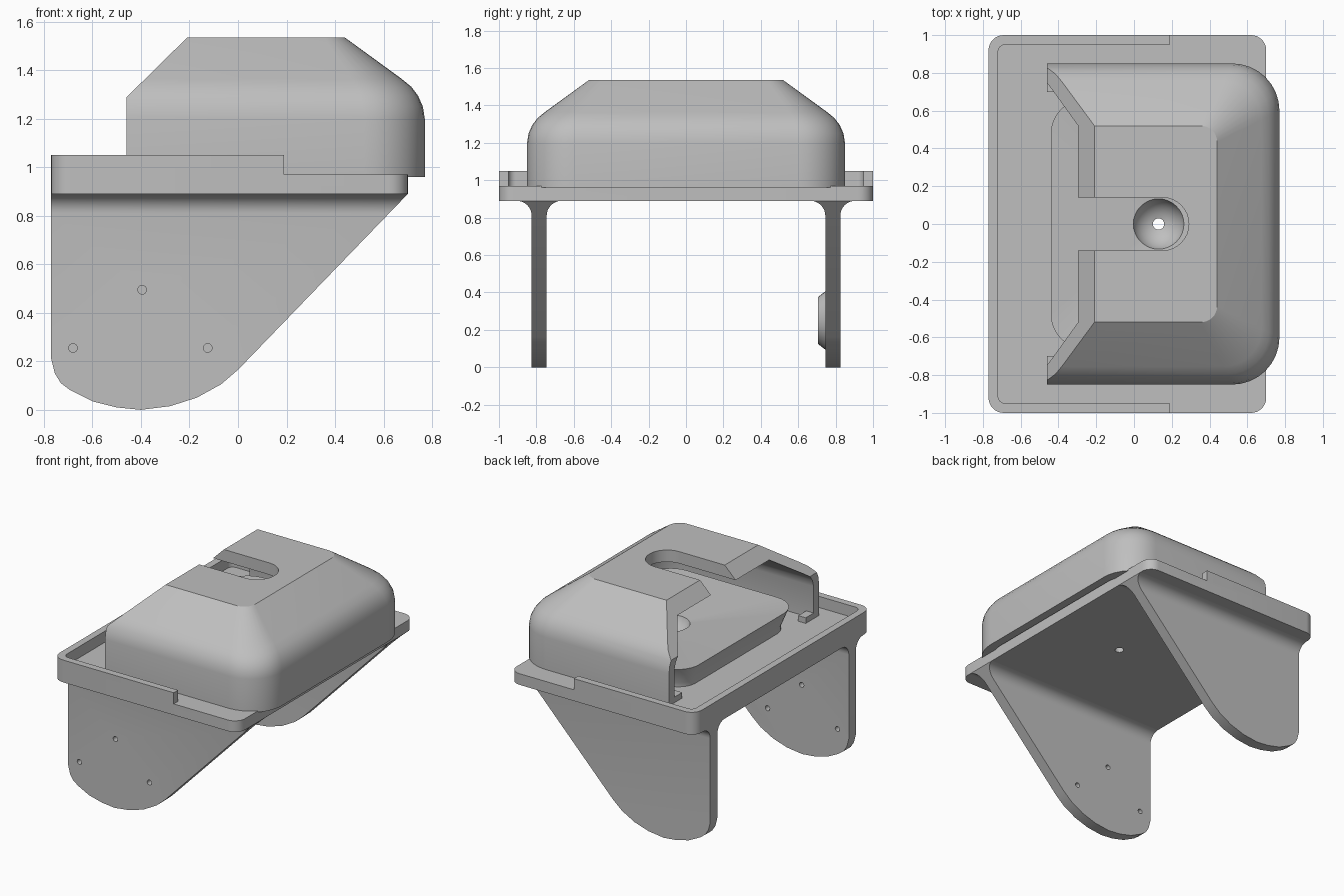
import bpy, bmesh, math
from mathutils import Vector

if "Cube" in bpy.data.objects:
    bpy.data.objects.remove(bpy.data.objects["Cube"])

grey = bpy.data.materials.new("light grey")
grey.diffuse_color = (0.52, 0.52, 0.52, 1)
grey.use_nodes = True
grey.node_tree.nodes["Principled BSDF"].inputs["Base Color"].default_value = grey.diffuse_color


def make(name, bm):
    bmesh.ops.recalc_face_normals(bm, faces=bm.faces)
    me = bpy.data.meshes.new(name)
    bm.to_mesh(me)
    bm.free()
    ob = bpy.data.objects.new(name, me)
    bpy.context.collection.objects.link(ob)
    me.materials.append(grey)
    return ob


def loft(name, rings, tip=None):
    """Skin between closed rings, closed at both ends (the last end may be a point)."""
    bm = bmesh.new()
    vs = [[bm.verts.new(p) for p in r] for r in rings]
    n = len(vs[0])
    for a, b in zip(vs, vs[1:]):
        for i in range(n):
            bm.faces.new((a[i], a[(i + 1) % n], b[(i + 1) % n], b[i]))
    bm.faces.new(vs[0])
    if tip:
        t = bm.verts.new(tip)
        for i in range(n):
            bm.faces.new((vs[-1][i], vs[-1][(i + 1) % n], t))
    else:
        bm.faces.new(vs[-1])
    return make(name, bm)


def rounded(x0, x1, hy, r, z, seg=8):
    pts = []
    for cx, cy, a0 in ((x1 - r, hy - r, 0), (x0 + r, hy - r, 90),
                       (x0 + r, r - hy, 180), (x1 - r, r - hy, 270)):
        for i in range(seg + 1):
            a = math.radians(a0 + 90 * i / seg)
            pts.append((cx + r * math.cos(a), cy + r * math.sin(a), z))
    return pts


def prism_y(name, prof, y0, y1):
    return loft(name, [[(x, y, z) for x, z in prof] for y in (y0, y1)])


def box(name, x0, x1, y0, y1, z0, z1):
    return prism_y(name, [(x0, z0), (x1, z0), (x1, z1), (x0, z1)], y0, y1)


def cone(name, p0, p1, r0, r1, n=32):
    bm = bmesh.new()
    p0, p1 = Vector(p0), Vector(p1)
    bmesh.ops.create_cone(bm, cap_ends=True, segments=n, radius1=r0, radius2=r1,
                          depth=(p1 - p0).length)
    q = Vector((0, 0, 1)).rotation_difference(p1 - p0)
    for v in bm.verts:
        v.co = q @ v.co + (p0 + p1) / 2
    return make(name, bm)


def boolean(ob, cutter, op="DIFFERENCE", keep=False):
    m = ob.modifiers.new("cut", "BOOLEAN")
    m.operation, m.object, m.solver = op, cutter, "EXACT"
    bpy.context.view_layer.objects.active = ob
    bpy.ops.object.modifier_apply(modifier=m.name)
    if not keep:
        bpy.data.objects.remove(cutter)


def smooth(ob, angle=30):
    bpy.ops.object.select_all(action="DESELECT")
    ob.select_set(True)
    bpy.context.view_layer.objects.active = ob
    bpy.ops.object.shade_smooth_by_angle(angle=math.radians(angle))


# Base plate with a raised rim that stops part way along
plate = loft("base_plate", [rounded(-0.77, 0.70, 1.0, 0.08, z) for z in (0.89, 1.05)])
boolean(plate, loft("pocket", [rounded(-0.72, 1.5, 0.95, 0.04, z) for z in (0.97, 1.3)]))
boolean(plate, box("rim_end", 0.19, 1.5, -1.5, 1.5, 0.97, 1.3))
boolean(plate, cone("drain", (0.13, 0, 0.7), (0.13, 0, 1.2), 0.03, 0.03))
smooth(plate)

# Side legs: filleted cross-section trimmed to the side outline
outline = [(-0.77, 0.89), (-0.77, 0.21), (-0.755, 0.15), (-0.73, 0.11), (-0.69, 0.08),
           (-0.6, 0.035), (-0.5, 0.01), (-0.4, 0.0), (-0.28, 0.015), (-0.17, 0.05),
           (-0.07, 0.105), (0.0, 0.165), (0.70, 0.89)]
R = 0.08
arc = [math.radians(90 * i / 8) for i in range(9)]
for side, name in ((-1, "front_leg"), (1, "back_leg")):
    sec = [(0.745, -0.1)]
    sec += [(0.745 - R + R * math.cos(a), 0.81 + R * math.sin(a)) for a in arc]
    sec += [(0.825 + R - R * math.cos(a), 0.81 + R * math.sin(a)) for a in reversed(arc)]
    sec += [(0.825, -0.1)]
    leg = loft(name, [[(x, side * y, z) for y, z in sec] for x in (-1, 1)])
    boolean(leg, prism_y("outline", outline, -1.2, 1.2), "INTERSECT")
    if side < 0:
        # Three screw holes
        for x, z in ((-0.68, 0.255), (-0.395, 0.495), (-0.125, 0.255)):
            boolean(leg, cone("screw", (x, -1, z), (x, -0.6, z), 0.018, 0.018, 16))
    smooth(leg)

# Pivot boss on the inner face of the back leg
boss = cone("pivot_boss", (-0.4, 0.75, 0.25), (-0.4, 0.705, 0.25), 0.16, 0.125)
smooth(boss)

# Flared inner tray with a shallow dish and a round bowl
tray = loft("inner_tray", [
    rounded(-0.40, 0.60, 0.60, 0.14, 0.965),
    rounded(-0.40, 0.60, 0.60, 0.14, 1.0),
    rounded(-0.44, 0.64, 0.66, 0.18, 1.12)], tip=(0.13, 0, 1.07))
bm = bmesh.new()
bmesh.ops.create_uvsphere(bm, u_segments=32, v_segments=16, radius=0.14)
for v in bm.verts:
    v.co += Vector((0.13, 0, 1.12))
boolean(tray, make("bowl", bm))
boolean(tray, cone("drain", (0.13, 0, 0.7), (0.13, 0, 1.2), 0.03, 0.03))
smooth(tray)


# Hollow cover: outer and inner lofts, inset grows with height
def dome(name, levels):
    return loft(name, [rounded(-1.5, 0.77 - d, 0.85 - d, max(0.25 - 0.5 * d, 0.05), z)
                       for d, z in levels])


cover = dome("cover", [(0, 0.96), (0, 1.2), (0.008, 1.25), (0.028, 1.295),
                       (0.056, 1.332), (0.095, 1.364), (0.33, 1.535)])
boolean(cover, dome("hollow", [(0.06, 0.9), (0.06, 1.2), (0.075, 1.25),
                               (0.1, 1.285), (0.14, 1.315), (0.33, 1.45)]))
# Vertical and sloped trim of the open end
boolean(cover, prism_y("trim", [(-3, 0.5), (-0.46, 0.5), (-0.46, 1.288),
                                (-0.06, 1.682), (-0.06, 2), (-3, 2)], -2, 2))
# Rounded slot in the roof
boolean(cover, loft("slot", [rounded(-1.0, 0.29, 0.14, 0.139, z) for z in (1.3, 1.8)]))
smooth(cover, 25)

# Inward lips along the foot of the cover
for s, name in ((-1, "front_lip"), (1, "back_lip")):
    box(name, -0.46, -0.40, min(s * 0.70, s * 0.80), max(s * 0.70, s * 0.80), 0.965, 1.01)
